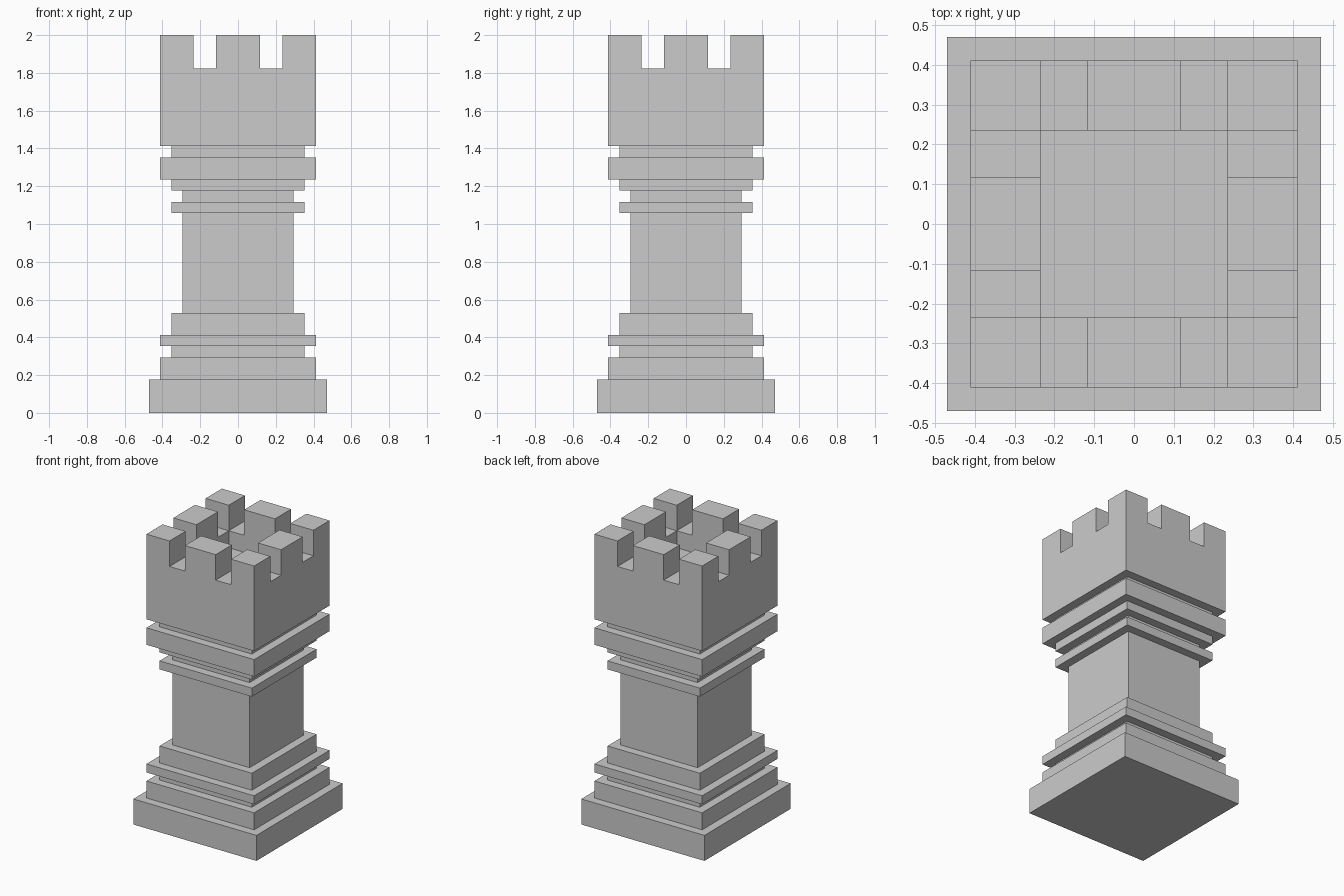
import bpy, bmesh

if "Cube" in bpy.data.objects:
    bpy.data.objects.remove(bpy.data.objects["Cube"])

U = 1 / 17  # the whole model sits on a grid of this step


def finish(bm, name):
    """Merge flat neighbouring faces, fix normals and link the object."""
    bmesh.ops.dissolve_limit(bm, angle_limit=0.01, verts=bm.verts[:], edges=bm.edges[:])
    bmesh.ops.recalc_face_normals(bm, faces=bm.faces[:])
    bmesh.ops.scale(bm, vec=(U, U, U), verts=bm.verts[:])
    mesh = bpy.data.meshes.new(name)
    bm.to_mesh(mesh)
    bm.free()
    obj = bpy.data.objects.new(name, mesh)
    bpy.context.collection.objects.link(obj)
    return obj


def square_stack(name, profile):
    """Square tower from (half width, height) profile points."""
    bm = bmesh.new()
    rings = [[bm.verts.new((sx * w, sy * w, z))
              for sx, sy in ((-1, -1), (1, -1), (1, 1), (-1, 1))] for w, z in profile]
    for a, b in zip(rings, rings[1:]):
        for i in range(4):
            j = (i + 1) % 4
            bm.faces.new((a[i], a[j], b[j], b[i]))
    bm.faces.new(rings[0][::-1])
    return finish(bm, name)


# Stepped base, shaft and collars, open on top under the crown
tiers = [(8, 0, 3), (7, 3, 5), (6, 5, 6), (7, 6, 7), (6, 7, 9), (5, 9, 18),
         (6, 18, 19), (5, 19, 20), (6, 20, 21), (7, 21, 23), (6, 23, 24)]
square_stack("base_and_shaft", [(w, z) for w, z0, z1 in tiers for z in (z0, z1)])

# Crown: a grid at notch height, walls down, merlons up, centre sunk
bm = bmesh.new()
lines = [-7, -4, -2, 2, 4, 7]
grid = [[bm.verts.new((x, y, 31)) for y in lines] for x in lines]
merlons, centre = [], []
for i in range(5):
    for j in range(5):
        f = bm.faces.new((grid[i][j], grid[i + 1][j], grid[i + 1][j + 1], grid[i][j + 1]))
        if 0 < i < 4 and 0 < j < 4:
            centre.append(f)
        elif i % 2 == 0 and j % 2 == 0:
            merlons.append(f)

# Outer walls and underside
border = [e for e in bm.edges if e.is_boundary]
walls = bmesh.ops.extrude_edge_only(bm, edges=border)["geom"]
for v in walls:
    if isinstance(v, bmesh.types.BMVert):
        v.co.z = 24
bmesh.ops.holes_fill(bm, edges=[e for e in bm.edges if e.is_boundary], sides=0)

# Merlons
for f in bmesh.ops.extrude_discrete_faces(bm, faces=merlons)["faces"]:
    for v in f.verts:
        v.co.z = 34

# Sunken centre
sunk = bmesh.ops.extrude_face_region(bm, geom=centre)["geom"]
bmesh.ops.delete(bm, geom=[f for f in centre if f.is_valid], context='FACES')
for v in sunk:
    if isinstance(v, bmesh.types.BMVert):
        v.co.z = 29
finish(bm, "crown")
